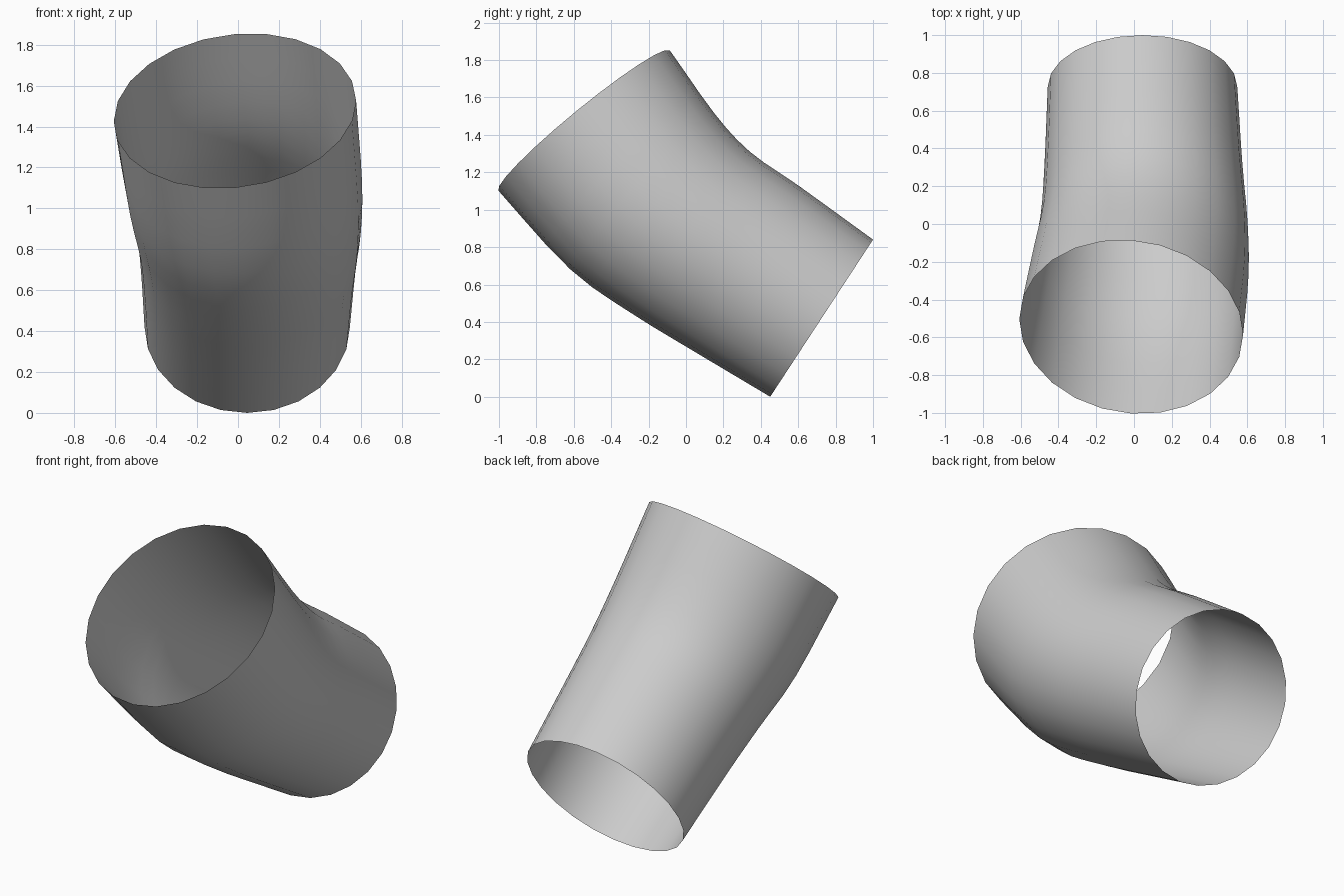
import bpy, bmesh
from math import sin, cos, pi, radians
from mathutils import Vector

if "Cube" in bpy.data.objects:
    bpy.data.objects.remove(bpy.data.objects["Cube"])

SEGMENTS, STEPS = 24, 3

# Key sections: centre x, y, z, side radius, upright radius, tilt (deg), sideways lean
KEYS = [
    (0.045, 0.725, 0.42, 0.502, 0.502, 56.8, 0.0),
    (0.050, 0.315, 0.69, 0.524, 0.524, 57.0, 0.0),
    (0.053, 0.030, 0.875, 0.548, 0.535, 54.5, -0.03),
    (0.030, -0.235, 1.10, 0.578, 0.568, 47.5, -0.07),
    (-0.015, -0.545, 1.477, 0.596, 0.592, 39.3, -0.11),
]


def blend(a, b, c, d, t):
    """Smooth spline between b and c."""
    return [0.5 * (2 * q + (r - p) * t + (2 * p - 5 * q + 4 * r - s) * t * t
                   + (3 * q - p - 3 * r + s) * t ** 3)
            for p, q, r, s in zip(a, b, c, d)]


def ring(bm, x, y, z, rx, rv, tilt, lean):
    a = radians(tilt)
    n = Vector((lean, -sin(a), cos(a))).normalized()
    u = (Vector((1, 0, 0)) - n * n.x).normalized()
    v = n.cross(u)
    c = Vector((x, y, z))
    return [bm.verts.new(c + u * rx * cos(2 * pi * i / SEGMENTS)
                         + v * rv * sin(2 * pi * i / SEGMENTS))
            for i in range(SEGMENTS)]


# Extend the path at both ends so the ends stay straight
first = [2 * p - q for p, q in zip(KEYS[0], KEYS[1])]
last = [2 * p - q for p, q in zip(KEYS[-1], KEYS[-2])]
pts = [first] + [list(k) for k in KEYS] + [last]
sections = [blend(*pts[i:i + 4], s / STEPS)
            for i in range(len(KEYS) - 1) for s in range(STEPS)] + [KEYS[-1]]

# Open bent tube
bm = bmesh.new()
rings = [ring(bm, *s) for s in sections]
for lo, hi in zip(rings, rings[1:]):
    for i in range(SEGMENTS):
        j = (i + 1) % SEGMENTS
        bm.faces.new((lo[i], lo[j], hi[j], hi[i])).smooth = True
mesh = bpy.data.meshes.new("bent_tube")
bm.to_mesh(mesh)
bm.free()
tube = bpy.data.objects.new("bent_tube", mesh)
bpy.context.collection.objects.link(tube)
